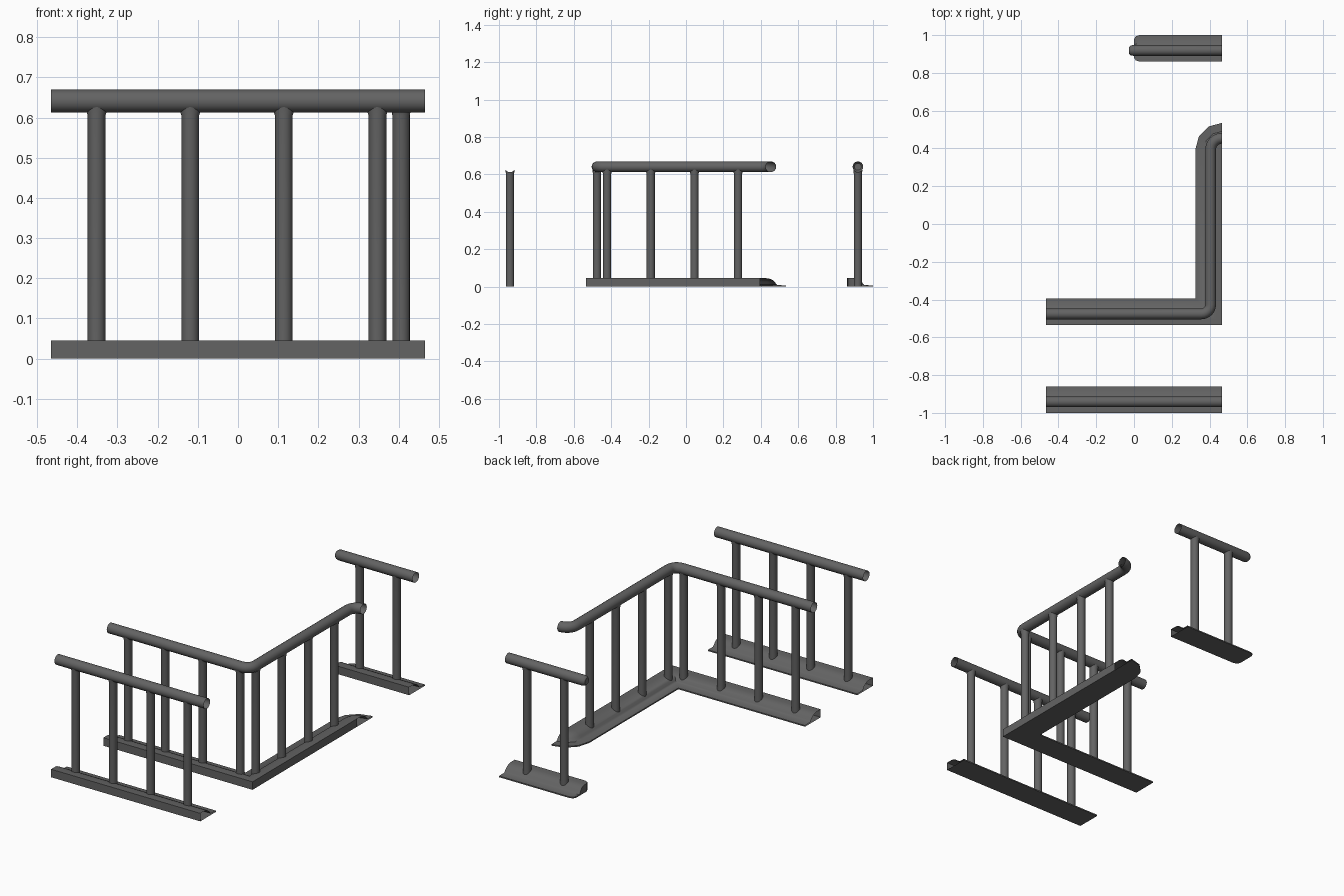
import bpy, bmesh, math
from mathutils import Vector

if "Cube" in bpy.data.objects:
    bpy.data.objects.remove(bpy.data.objects["Cube"])

grey = bpy.data.materials.new("dark_grey_metal")
grey.diffuse_color = (0.125, 0.125, 0.125, 1)
grey.use_nodes = True
grey.node_tree.nodes["Principled BSDF"].inputs["Base Color"].default_value = grey.diffuse_color

C = 0.059            # rail offset from the front edge of the base
RAIL_Z, RAIL_R = 0.641, 0.0285
POST_R = 0.022
E = 0.465            # half length of a section


def finish(bm, name, angle=40):
    bmesh.ops.recalc_face_normals(bm, faces=bm.faces)
    me = bpy.data.meshes.new(name)
    bm.to_mesh(me)
    bm.free()
    me.materials.append(grey)
    ob = bpy.data.objects.new(name, me)
    bpy.context.collection.objects.link(ob)
    bpy.ops.object.select_all(action='DESELECT')
    ob.select_set(True)
    bpy.context.view_layer.objects.active = ob
    bpy.ops.object.shade_smooth_by_angle(angle=math.radians(angle))
    return ob


def sweep(name, rings, cap_last=False):
    """Skin a list of closed rings of points; ends stay open unless capped."""
    bm = bmesh.new()
    vr = [[bm.verts.new(p) for p in r] for r in rings]
    n = len(vr[0])
    for a, b in zip(vr, vr[1:]):
        for i in range(n):
            j = (i + 1) % n
            bm.faces.new((a[i], a[j], b[j], b[i]))
    if cap_last:
        bm.faces.new(vr[-1])
    return finish(bm, name)


# Base cross-section: tall front, rounded fall to a thin rear lip
BASE = [(0, 0), (0, 0.045), (0.035, 0.045), (0.053, 0.042), (0.068, 0.035),
        (0.08, 0.025), (0.087, 0.015), (0.095, 0.008), (0.14, 0.007), (0.14, 0)]
TUBE = [(C + RAIL_R * math.cos(t * math.pi / 8), RAIL_Z + RAIL_R * math.sin(t * math.pi / 8))
        for t in range(16)]


def ring(profile, origin, lat):
    return [(origin[0] + lat[0] * o, origin[1] + lat[1] * o, z) for o, z in profile]


def squeeze(profile, mid, s, zmid=None):
    return [(mid + (o - mid) * s, z if zmid is None else zmid + (z - zmid) * s)
            for o, z in profile]


def post(name, x, y, along_x=True):
    """Round post whose top is notched to fit the rail, flaring slightly."""
    bm = bmesh.new()
    rings = []
    for r, z in ((POST_R, 0.002), (POST_R, 0.605), (0.0245, None)):
        vs = []
        for t in range(16):
            a = t * math.pi / 8
            dx, dy = r * math.cos(a), r * math.sin(a)
            d = dy if along_x else dx
            zz = z if z is not None else RAIL_Z - math.sqrt(RAIL_R ** 2 - d * d)
            vs.append(bm.verts.new((x + dx, y + dy, zz)))
        rings.append(vs)
    for a, b in zip(rings, rings[1:]):
        for i in range(16):
            j = (i + 1) % 16
            bm.faces.new((a[i], a[j], b[j], b[i]))
    finish(bm, name)


UP = (0, 1)
XS = [-0.352, -0.119, 0.114, 0.347]
FA, FB, FC = -1.0, -0.535, 0.86      # front edges of the three sections

# Straight section
sweep("straight_base", [ring(BASE, (x, FA), UP) for x in (-E, E)])
sweep("straight_rail", [ring(TUBE, (x, FA), UP) for x in (-E, E)])
for x in XS:
    post("straight_post", x, FA + C)

# Corner section: mitred turn, then a curved turn around the front edge
PIV = (E, 0.395)
turn = lambda n: [(-math.cos(i * math.pi / 2 / n), math.sin(i * math.pi / 2 / n))
                  for i in range(n + 1)]
sweep("corner_base", [ring(BASE, (-E, FB), UP), ring(BASE, (E, FB), (-1, 1))]
      + [ring(BASE, PIV, l) for l in turn(3)])
R = 0.05
px, py = E - C - R, FB + C + R
rail = [ring(TUBE, (-E, FB), UP)]
for i in range(7):
    a = i * math.pi / 12
    out = Vector((math.sin(a), -math.cos(a)))
    rail.append(ring(TUBE, Vector((px, py)) + out * (R + C), -out))
rail += [ring(TUBE, PIV, l) for l in turn(6)]
sweep("corner_rail", rail)
for x in XS:
    post("corner_post", x, FB + C)
for i in range(4):
    post("corner_side_post", E - C, -0.422 + i * 0.2335, False)

# End section: closed, softened left end
sweep("end_base", [ring(BASE, (E, FC), UP), ring(BASE, (0.028, FC), UP),
                   ring(squeeze(BASE, 0.07, 0.9), (0.008, FC), UP),
                   ring(squeeze(BASE, 0.07, 0.68), (0, FC), UP)], True)
sweep("end_rail", [ring(TUBE, (E, FC), UP), ring(TUBE, (-0.005, FC), UP),
                   ring(squeeze(TUBE, C, 0.9, RAIL_Z), (-0.018, FC), UP),
                   ring(squeeze(TUBE, C, 0.65, RAIL_Z), (-0.026, FC), UP)], True)
for x in XS[2:]:
    post("end_post", x, FC + C)
